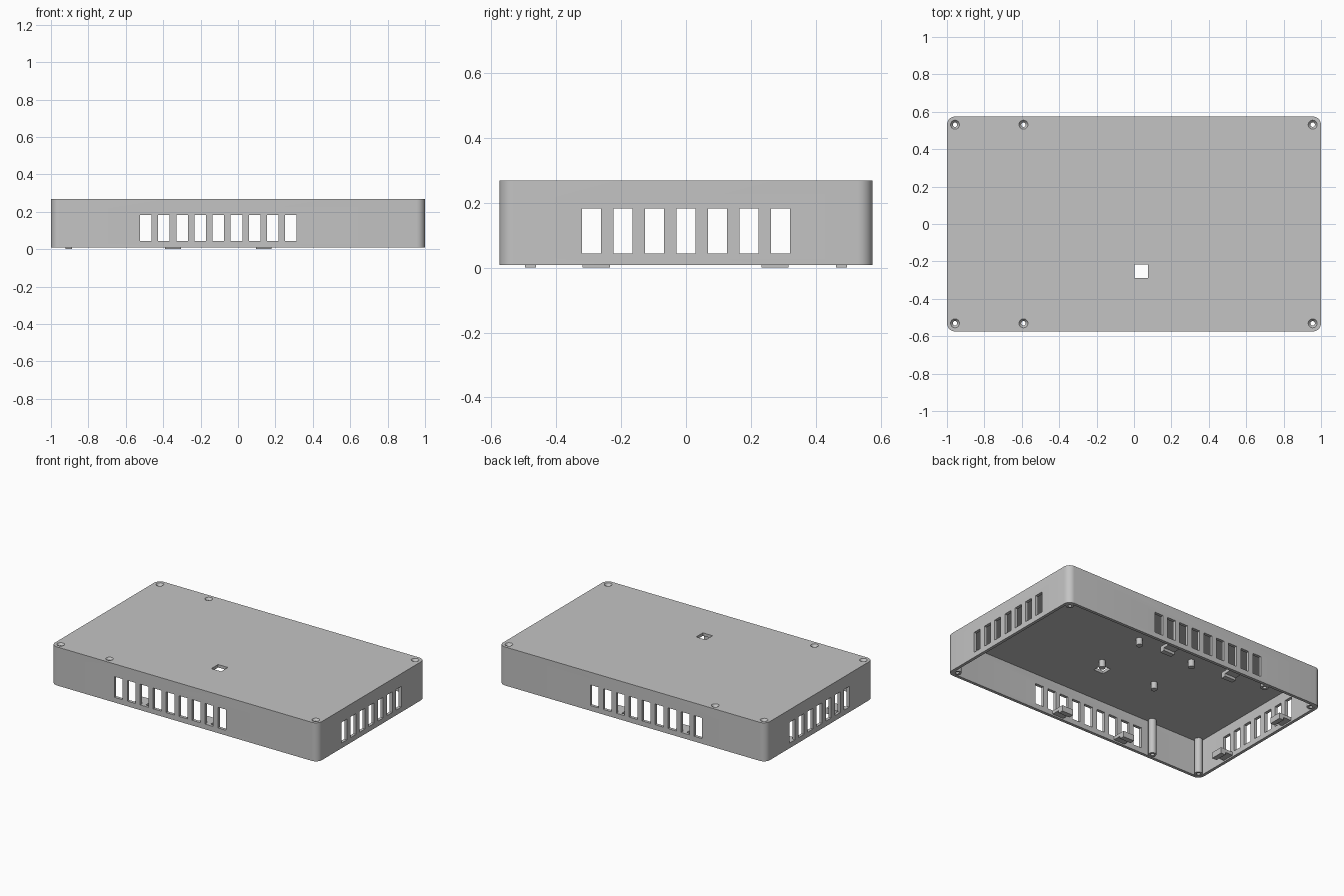
import bpy, bmesh
from mathutils import Matrix, Vector

if "Cube" in bpy.data.objects:
    bpy.data.objects.remove(bpy.data.objects["Cube"])

# Main dimensions
HX, HY = 1.0, 0.575
BOTTOM, TOP = 0.008, 0.269
WALL = 0.02
CEILING = TOP - WALL
CORNER = 0.045

grey = bpy.data.materials.new("plastic_grey")
grey.use_nodes = True
grey.diffuse_color = (0.55, 0.55, 0.55, 1)
grey.node_tree.nodes["Principled BSDF"].inputs["Base Color"].default_value = grey.diffuse_color


def add_box(bm, lo, hi):
    lo, hi = Vector(lo), Vector(hi)
    matrix = Matrix.Translation((lo + hi) / 2) @ Matrix.Diagonal((*(hi - lo), 1))
    return bmesh.ops.create_cube(bm, size=1, matrix=matrix)["verts"]


def add_rounded_box(bm, lo, hi, radius):
    verts = add_box(bm, lo, hi)
    upright = {e for v in verts for e in v.link_edges
               if abs(e.verts[0].co.z - e.verts[1].co.z) > 0.01}
    bmesh.ops.bevel(bm, geom=list(upright), offset=radius, segments=8,
                    profile=0.5, affect='EDGES')


def add_cylinder(bm, x, y, z0, z1, r0, r1=None):
    bmesh.ops.create_cone(bm, cap_ends=True, segments=24, radius1=r0,
                          radius2=r0 if r1 is None else r1, depth=z1 - z0,
                          matrix=Matrix.Translation((x, y, (z0 + z1) / 2)))


def make(name, build):
    bm = bmesh.new()
    build(bm)
    bmesh.ops.recalc_face_normals(bm, faces=bm.faces)
    mesh = bpy.data.meshes.new(name)
    bm.to_mesh(mesh)
    bm.free()
    mesh.materials.append(grey)
    obj = bpy.data.objects.new(name, mesh)
    bpy.context.collection.objects.link(obj)
    return obj


def select(obj):
    bpy.ops.object.select_all(action='DESELECT')
    obj.select_set(True)
    bpy.context.view_layer.objects.active = obj


def cut(obj, build):
    cutter = make("cutter", build)
    cutter.hide_render = True
    mod = obj.modifiers.new("cut", 'BOOLEAN')
    mod.operation, mod.solver, mod.object = 'DIFFERENCE', 'EXACT', cutter
    select(obj)
    bpy.ops.object.modifier_apply(modifier=mod.name)
    bpy.data.objects.remove(cutter)


screws = [(x, s * 0.531) for x in (-0.957, -0.591, 0.955) for s in (-1, 1)]


def cavity(bm):
    add_rounded_box(bm, (WALL - HX, WALL - HY, -0.1),
                    (HX - WALL, HY - WALL, CEILING), CORNER - WALL)


def long_wall_slots(bm):
    for i in range(9):
        x = -0.105 + (i - 4) * 0.097
        add_box(bm, (x - 0.031, -1, 0.043), (x + 0.031, 1, 0.183))


def short_wall_slots(bm):
    for i in range(7):
        y = (i - 3) * 0.097
        add_box(bm, (-2, y - 0.029, 0.043), (2, y + 0.029, 0.183))


def window(bm):
    add_box(bm, (0.003, -0.289, 0.2), (0.076, -0.217, 0.4))


def screw_holes(bm):
    for x, y in screws:
        add_cylinder(bm, x, y, -0.1, 0.4, 0.012)


def countersinks(bm):
    for x, y in screws:
        add_cylinder(bm, x, y, TOP - 0.0175, TOP + 0.005, 0.01, 0.028)


# Open-bottomed shell with vents, window and countersunk holes
shell = make("cover_shell", lambda bm: add_rounded_box(
    bm, (-HX, -HY, BOTTOM), (HX, HY, TOP), CORNER))
for step in (cavity, long_wall_slots, short_wall_slots, window, screw_holes, countersinks):
    cut(shell, step)


# Screw tubes running down to the rim
def tubes(bm):
    for x, y in screws:
        add_cylinder(bm, x, y, BOTTOM + 0.001, CEILING, 0.025)


screw_tubes = make("screw_tubes", tubes)
cut(screw_tubes, screw_holes)


# Board pegs under the ceiling
def pegs(bm):
    for x in (-0.307, 0.105):
        for y in (-0.176, 0.176):
            add_cylinder(bm, x, y, CEILING - 0.047, CEILING + 0.005, 0.02)


board_pegs = make("board_pegs", pegs)


# Snap hook: a shelf reaching in from the wall, with a lip at its tip
def hook(bm):
    outline = [(-0.005, 0.04), (0.092, 0.04), (0.092, 0), (0.058, 0),
               (0.058, 0.018), (-0.005, 0.018)]
    face = bm.faces.new([bm.verts.new((-0.042, y, z)) for y, z in outline])
    new = bmesh.ops.extrude_face_region(bm, geom=[face])["geom"]
    bmesh.ops.translate(bm, vec=(0.084, 0, 0),
                        verts=[v for v in new if isinstance(v, bmesh.types.BMVert)])


def place_hook(name, x, y, turn):
    obj = make(name, hook)
    obj.location = (x, y, 0)
    obj.rotation_euler.z = turn


QUARTER = 1.5707963
for i, x in enumerate((-0.348, 0.138)):
    place_hook(f"front_hook_{i + 1}", x, WALL - HY, 0)
    place_hook(f"back_hook_{i + 1}", x, HY - WALL, 2 * QUARTER)
for i, y in enumerate((-0.277, 0.274)):
    place_hook(f"right_hook_{i + 1}", WALL - HX, y, -QUARTER)

# Smooth the round surfaces, keeping edges sharp
for obj in (shell, screw_tubes, board_pegs):
    select(obj)
    bpy.ops.object.shade_smooth_by_angle(angle=0.52)
